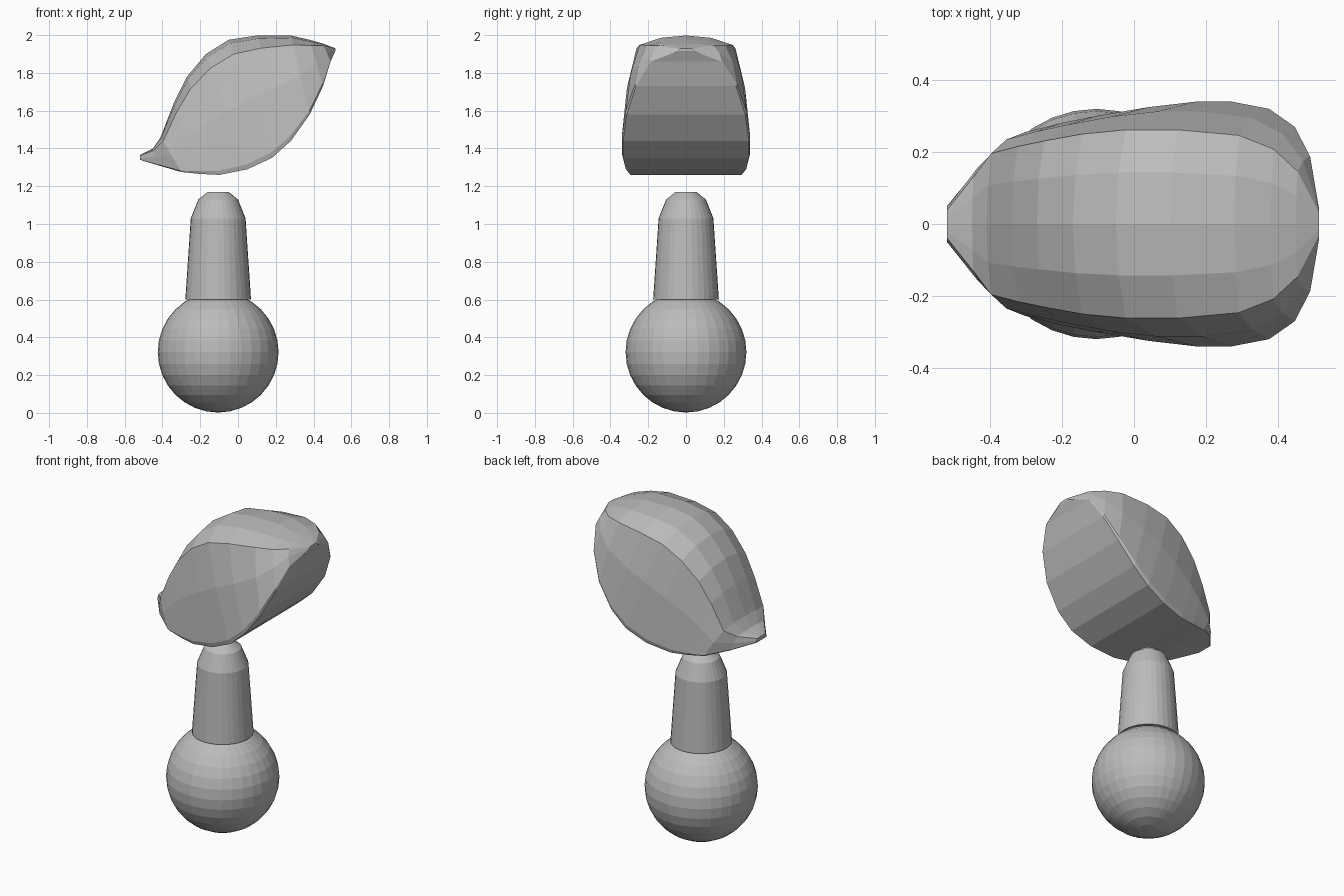
import bpy, bmesh, math
from mathutils import Vector

cube = bpy.data.objects.get("Cube")
if cube:
    bpy.data.objects.remove(cube)

grey = bpy.data.materials.new("plain_grey")
grey.use_nodes = True
colour = (0.5, 0.5, 0.5, 1)
grey.diffuse_color = colour
grey.node_tree.nodes["Principled BSDF"].inputs["Base Color"].default_value = colour

AXIS_X = -0.105


def finish(bm, name):
    bmesh.ops.remove_doubles(bm, verts=bm.verts, dist=0.0005)
    bmesh.ops.recalc_face_normals(bm, faces=bm.faces)
    mesh = bpy.data.meshes.new(name)
    bm.to_mesh(mesh)
    bm.free()
    mesh.materials.append(grey)
    obj = bpy.data.objects.new(name, mesh)
    bpy.context.collection.objects.link(obj)
    return obj


def bridge(bm, rings):
    """Skin closed rings of equal length and cap both ends."""
    for a, b in zip(rings, rings[1:]):
        for i in range(len(a)):
            j = (i + 1) % len(a)
            bm.faces.new((a[i], a[j], b[j], b[i]))
    bm.faces.new(rings[0])
    bm.faces.new(rings[-1])


# Ball base
bm = bmesh.new()
bmesh.ops.create_uvsphere(bm, u_segments=32, v_segments=16, radius=0.32)
ball = finish(bm, "ball_base")
ball.location = (AXIS_X, 0, 0.322)

# Tapered neck with a rounded tip
bm = bmesh.new()
rings = []
for radius, z in ((0.174, 0.6), (0.145, 1.03), (0.105, 1.13), (0.055, 1.17)):
    rings.append([bm.verts.new((AXIS_X + radius * math.cos(a), radius * math.sin(a), z))
                  for a in (math.tau * i / 32 for i in range(32))])
bridge(bm, rings)
finish(bm, "neck")

# Shell head: underside (x, z), half width, ridge (x, z)
stations = (
    ((-0.52, 1.34), 0.05, (-0.52, 1.365)),
    ((-0.42, 1.31), 0.17, (-0.45, 1.40)),
    ((-0.30, 1.275), 0.255, (-0.41, 1.46)),
    ((-0.20, 1.265), 0.28, (-0.34, 1.64)),
    ((-0.10, 1.26), 0.30, (-0.27, 1.78)),
    ((0.05, 1.29), 0.325, (-0.17, 1.90)),
    ((0.18, 1.35), 0.34, (-0.05, 1.975)),
    ((0.28, 1.44), 0.34, (0.10, 1.998)),
    ((0.38, 1.58), 0.32, (0.28, 1.998)),
    ((0.45, 1.73), 0.27, (0.38, 1.975)),
    ((0.49, 1.86), 0.19, (0.45, 1.955)),
    ((0.515, 1.915), 0.04, (0.515, 1.93)),
)
# Section from ridge to rim: (drop fraction, width fraction)
section = ((0.03, 0.42), (0.12, 0.77), (0.5, 0.92), (0.96, 1.0), (1.0, 0.98))

bm = bmesh.new()
rings = []
for low, width, high in stations:
    low, high = Vector(low), Vector(high)
    half = [(high.lerp(low, t), width * w) for t, w in section]
    loop = [(high, 0)] + half + [(p, -y) for p, y in reversed(half)]
    rings.append([bm.verts.new((p.x, y, p.y)) for p, y in loop])
bridge(bm, rings)
finish(bm, "shell_head")
